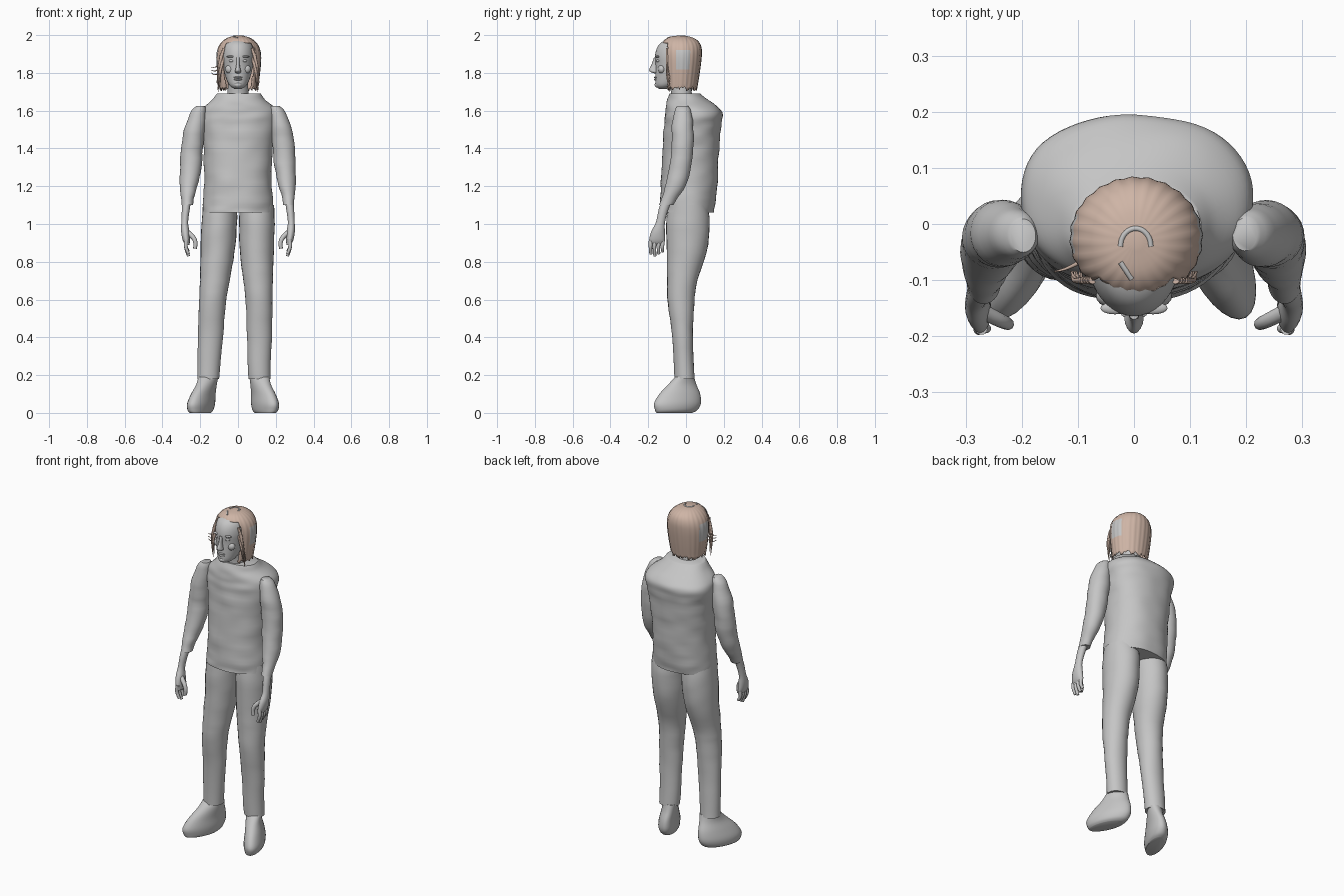
import bpy, bmesh, math, random
from mathutils import Vector, noise
from mathutils.bvhtree import BVHTree

random.seed(4)
if "Cube" in bpy.data.objects:
    bpy.data.objects.remove(bpy.data.objects["Cube"])


def material(name, colour):
    m = bpy.data.materials.new(name)
    m.use_nodes = True
    m.diffuse_color = colour
    m.node_tree.nodes["Principled BSDF"].inputs["Base Color"].default_value = colour
    return m


GREY = material("plain grey", (0.56, 0.56, 0.56, 1))
HAIR = material("hair tan", (0.62, 0.46, 0.38, 1))


def finish(bm, name, mats=(GREY,), angle=50):
    bmesh.ops.recalc_face_normals(bm, faces=bm.faces)
    mesh = bpy.data.meshes.new(name)
    bm.to_mesh(mesh)
    bm.free()
    ob = bpy.data.objects.new(name, mesh)
    bpy.context.collection.objects.link(ob)
    for m in mats:
        mesh.materials.append(m)
    bpy.ops.object.select_all(action="DESELECT")
    ob.select_set(True)
    bpy.context.view_layer.objects.active = ob
    bpy.ops.object.shade_smooth_by_angle(angle=math.radians(angle))
    return ob


def smooth_path(points, steps):
    """Catmull-Rom interpolation of tuples of any length."""
    pts = [Vector(p) for p in points]
    out = []
    for i in range(len(pts) - 1):
        a, b, c, d = pts[max(i - 1, 0)], pts[i], pts[i + 1], pts[min(i + 2, len(pts) - 1)]
        for k in range(steps):
            t = k / steps
            out.append(b + (c - a) * (t / 2) + (a * 2 - b * 5 + c * 4 - d) * (t * t / 2)
                       + (b * 3 - a - c * 3 + d) * (t ** 3 / 2))
    return out + [pts[-1]]


def loft(sections, side=1, sides=28, steps=4, shear=0, lean=0, wrinkle=0, ripple=0, power=1):
    """Horizontal oval rings (x, y, z, rx, ry) joined into a closed skin."""
    bm = bmesh.new()
    rings = []
    for x, y, z, rx, ry in smooth_path(sections, steps):
        ring = []
        for k in range(sides):
            a = math.tau * k / sides
            c, s = math.cos(a), math.sin(a)
            grow = 1 + ripple * math.sin(a * sides / 4)
            dx = math.copysign(abs(c) ** power, c) * rx * grow
            dy = math.copysign(abs(s) ** power, s) * ry * grow
            p = Vector((side * (x + dx - shear * dy + lean * (1 - z)), y + dy, z))
            if wrinkle:
                n = noise.noise(Vector((p.x * 9, p.y * 9, z * 22)))
                p += Vector((c * side, s, 0)) * n * wrinkle
            ring.append(bm.verts.new(p))
        rings.append(ring)
    for lo, hi in zip(rings, rings[1:]):
        for k in range(sides):
            j = (k + 1) % sides
            bm.faces.new((lo[k], lo[j], hi[j], hi[k]))
    bm.faces.new(rings[0])
    bm.faces.new(rings[-1])
    return bm


def ball(name, centre, size):
    bm = bmesh.new()
    bmesh.ops.create_uvsphere(bm, u_segments=16, v_segments=10, radius=1)
    bmesh.ops.scale(bm, vec=size, verts=bm.verts)
    bmesh.ops.translate(bm, vec=centre, verts=bm.verts)
    return finish(bm, name)


def tube(name, points, radius, mat=GREY, taper=0.7):
    cu = bpy.data.curves.new(name, "CURVE")
    cu.dimensions = "3D"
    cu.bevel_depth, cu.bevel_resolution, cu.use_fill_caps = radius, 3, True
    path = smooth_path(points, 4)
    sp = cu.splines.new("POLY")
    sp.points.add(len(path) - 1)
    for i, p in enumerate(path):
        sp.points[i].co = (*p, 1)
        sp.points[i].radius = 1 + (taper - 1) * i / (len(path) - 1)
    sp.use_smooth = True
    ob = bpy.data.objects.new(name, cu)
    bpy.context.collection.objects.link(ob)
    cu.materials.append(mat)
    return ob


# Shirt body with a full upper back
finish(loft([(0, .005, 1.06, .185, .142), (0, .01, 1.12, .183, .146), (0, .018, 1.25, .178, .15),
             (0, .027, 1.4, .184, .15), (.003, .035, 1.52, .2, .152), (.005, .042, 1.58, .206, .152),
             (.005, .03, 1.62, .185, .137), (.004, .008, 1.66, .14, .105), (.004, -.005, 1.69, .115, .08)],
            sides=64, steps=5, wrinkle=.006, power=.9), "shirt_body")
finish(loft([(0, -.02, 1.62, .07, .06), (0, -.025, 1.7, .055, .055), (0, -.04, 1.8, .055, .06)]), "neck")

# Limbs, mirrored; the right leg stands a little wider
for side, label in ((1, "left"), (-1, "right")):
    lean = 0 if side > 0 else .055
    finish(loft([(.1, .01, 1.1, .09, .105), (.1, .01, 1, .094, .115), (.1, .004, .85, .09, .105),
                 (.106, -.02, .7, .078, .08), (.112, -.026, .58, .071, .07),
                 (.113, -.018, .4, .066, .054), (.113, -.007, .18, .058, .053)],
                side, lean=lean, wrinkle=.003), label + "_trouser_leg")
    finish(loft([(.145, -.062, 0, .045, .095), (.145, -.052, .015, .056, .112), (.143, -.045, .05, .06, .124),
                 (.134, -.033, .1, .053, .108), (.12, -.02, .15, .048, .075), (.113, -.007, .19, .05, .05)],
                side, lean=lean, shear=.35), label + "_shoe")
    finish(loft([(.197, -.02, 1.625, .022, .03), (.21, -.018, 1.59, .042, .045), (.23, -.018, 1.5, .055, .058),
                 (.243, -.018, 1.4, .058, .058), (.25, -.03, 1.3, .056, .058), (.26, -.058, 1.2, .046, .053),
                 (.268, -.09, 1.13, .032, .042), (.268, -.105, 1.1, .029, .037)],
                side, wrinkle=.005), label + "_sleeve")
    finish(loft([(.268, -.09, 1.15, .024, .03), (.276, -.118, 1.08, .021, .026), (.282, -.135, 1.01, .018, .024),
                 (.279, -.148, .96, .022, .036), (.274, -.153, .915, .019, .042), (.268, -.155, .89, .012, .036)],
                side, sides=20), label + "_forearm_and_palm")
    for i, finger in enumerate(("index", "middle", "ring", "little")):
        y, tip = -.186 + i * .021, .83 + .012 * abs(i - 1)
        tube(f"{label}_{finger}_finger",
             [(side * .272, y, .92), (side * .276, y - .002, .88), (side * .262, y, tip)], .0115)
    tube(label + "_thumb", [(side * .272, -.155, .96), (side * .238, -.172, .93),
                            (side * .225, -.178, .9), (side * .228, -.178, .87)], .014)

# Head and facial features
finish(loft([(0, -.122, 1.716, .02, .022), (0, -.105, 1.735, .046, .056), (0, -.075, 1.78, .066, .087),
             (0, -.054, 1.84, .08, .107), (0, -.05, 1.89, .085, .114), (0, -.047, 1.935, .08, .105),
             (0, -.042, 1.965, .064, .083), (0, -.04, 1.988, .02, .03)], sides=40), "head")
finish(loft([(0, -.158, 1.798, .009, .012), (0, -.168, 1.806, .017, .021), (0, -.17, 1.818, .014, .025),
             (0, -.163, 1.845, .009, .019), (0, -.156, 1.882, .01, .014)], sides=16), "nose")
ball("upper_lip", (0, -.158, 1.776), (.024, .012, .005))
ball("lower_lip", (0, -.157, 1.765), (.021, .012, .006))
ball("chin", (0, -.148, 1.737), (.022, .018, .016))
for side, label in ((1, "left"), (-1, "right")):
    ball(label + "_eye", (side * .033, -.146, 1.864), (.015, .012, .008))
    ball(label + "_brow", (side * .034, -.15, 1.886), (.026, .011, .006))
    ball(label + "_cheek", (side * .042, -.128, 1.82), (.026, .02, .024))

# Chin-length hair shell, open over the face, with bare patches at the sides
bm = loft([(.004, -.03, 1.715, .1, .088), (.004, -.027, 1.8, .112, .099), (.004, -.025, 1.88, .118, .107),
           (.004, -.025, 1.93, .11, .107), (.004, -.027, 1.965, .088, .094), (.004, -.03, 1.988, .054, .062),
           (.004, -.03, 1.998, .01, .012)], sides=96, steps=5, ripple=.012)
bm.faces.ensure_lookup_table()
remove = []
for f in bm.faces:
    c = f.calc_center_median()
    f.material_index = int(abs(c.x) > .08 and -.05 < c.y < .02 and 1.82 < c.z < 1.92)
    if len(f.verts) > 4 and c.z < 1.8 or c.y < -.098 and c.z < 1.958:
        remove.append(f)
bmesh.ops.delete(bm, geom=remove, context="FACES")
for v in bm.verts:
    if v.co.z < 1.72:
        v.co.z -= random.uniform(-.012, .012)
scalp = BVHTree.FromBMesh(bm)
hair = finish(bm, "hair", (HAIR, GREY))
shell = hair.modifiers.new("thickness", "SOLIDIFY")
shell.thickness = .004

# Loose locks framing the face
for i in range(7):
    x, z = .086 + .005 * (i % 4), 1.93 - .012 * i
    for side, label in ((1, "left"), (-1, "right")):
        tube(f"{label}_lock_{i}", [(side * (x - .012), -.1, z), (side * (x + .006), -.1, z - .08),
                                   (side * (x + .008 + .004 * (i % 3)), -.085, z - .16)], .007, HAIR, .2)
for i in range(3):
    tube(f"stray_wisp_{i}", [(-.1, -.07, 1.8 + .02 * i), (-.122, -.08, 1.79 + .02 * i),
                             (-.142, -.085, 1.8 + .015 * i)], .004, HAIR, .3)


# Thin bare partings on the crown
def parting(name, flat_points):
    hits = [scalp.ray_cast(Vector((x, y, 3)), Vector((0, 0, -1)))[0] for x, y in flat_points]
    tube(name, [p - Vector((0, 0, .002)) for p in hits if p], .005, GREY, 1)


parting("crown_parting", [(.003 + .027 * math.cos(a), -.04 + .032 * math.sin(a))
                          for a in (math.pi * k / 8 for k in range(9))])
parting("front_parting", [(-.024, -.068), (-.014, -.083), (-.004, -.098)])
